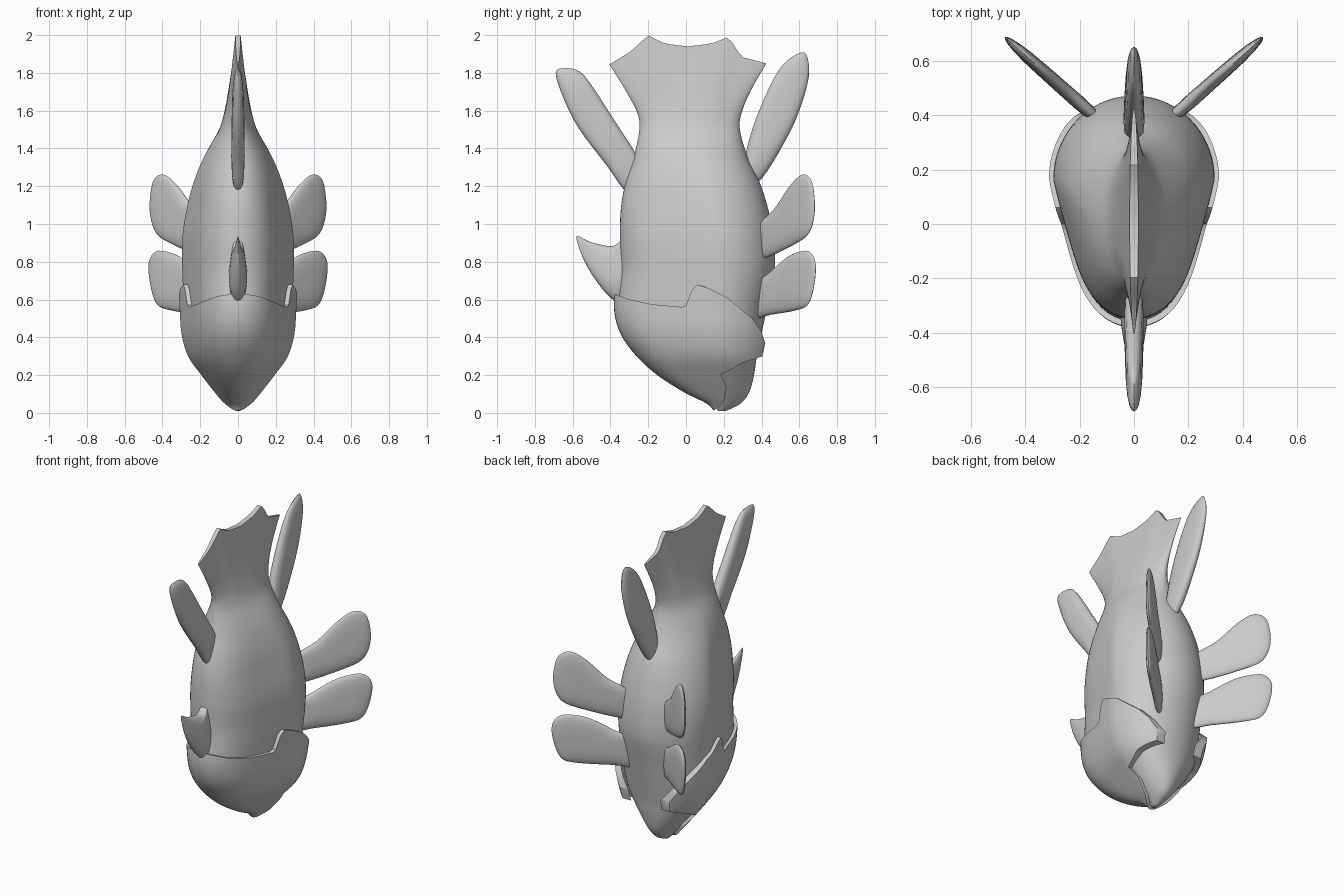
import bpy, bmesh, math
from mathutils import Vector

if "Cube" in bpy.data.objects:
    bpy.data.objects.remove(bpy.data.objects["Cube"])

grey = bpy.data.materials.new("plain_grey")
grey.diffuse_color = (0.6, 0.6, 0.6, 1)
grey.use_nodes = True
grey.node_tree.nodes["Principled BSDF"].inputs["Base Color"].default_value = grey.diffuse_color

# Body sections: height, half width, front y, back y, y of widest point
SECTIONS = [
    (0.01, 0.012, 0.17, 0.21, 0.19), (0.05, 0.05, 0.13, 0.29, 0.20),
    (0.11, 0.10, 0.01, 0.335, 0.20), (0.20, 0.17, -0.13, 0.36, 0.19),
    (0.30, 0.24, -0.24, 0.375, 0.18), (0.42, 0.275, -0.325, 0.40, 0.17),
    (0.56, 0.285, -0.36, 0.43, 0.17), (0.75, 0.295, -0.345, 0.47, 0.17),
    (0.92, 0.295, -0.35, 0.465, 0.16), (1.08, 0.272, -0.345, 0.435, 0.14),
    (1.22, 0.235, -0.32, 0.39, 0.11), (1.36, 0.178, -0.275, 0.325, 0.06),
    (1.50, 0.10, -0.247, 0.285, 0.02), (1.59, 0.068, -0.258, 0.295, 0.02),
    (1.71, 0.042, -0.32, 0.345, 0.015), (1.85, 0.016, -0.405, 0.425, 0.01)]
# Ragged tail edge: position across the tail, height
TAIL = [(-1, 1.845), (-0.74, 1.91), (-0.62, 1.955), (-0.51, 2.0), (-0.3, 1.955), (0, 1.94),
        (0.3, 1.955), (0.52, 1.99), (0.6, 1.94), (0.68, 1.885), (1, 1.85)]


def spline(pts, t, closed=False):
    """Smooth curve through a list of points."""
    n = len(pts)
    i = min(int(t), n - 1 if closed else n - 2)
    f = t - i
    pick = (lambda k: pts[k % n]) if closed else (lambda k: pts[max(0, min(n - 1, k))])
    return [0.5 * (2 * b + (c - a) * f + (2 * a - 5 * b + 4 * c - d) * f * f
                   + (3 * b - a - 3 * c + d) * f ** 3)
            for a, b, c, d in zip(pick(i - 1), pick(i), pick(i + 1), pick(i + 2))]


def tail_height(u):
    for (a, za), (b, zb) in zip(TAIL, TAIL[1:]):
        if u <= b:
            return za + (zb - za) * max(0, u - a) / (b - a)
    return TAIL[-1][1]


def finish(name, bm, angle=40):
    bmesh.ops.recalc_face_normals(bm, faces=bm.faces)
    mesh = bpy.data.meshes.new(name)
    bm.to_mesh(mesh)
    bm.free()
    ob = bpy.data.objects.new(name, mesh)
    bpy.context.collection.objects.link(ob)
    mesh.materials.append(grey)
    smooth(ob, angle)
    return ob


def smooth(ob, angle):
    bpy.ops.object.select_all(action='DESELECT')
    ob.select_set(True)
    bpy.context.view_layer.objects.active = ob
    bpy.ops.object.shade_smooth_by_angle(angle=math.radians(angle))


def loft(name, t0, t1, grow=0.0, back=0.0, front=0.0, seg=72, steps=5):
    """Egg shaped rings stacked along the body."""
    bm = bmesh.new()
    rings = []
    count = int((t1 - t0) * steps)
    for k in range(count + 1):
        z, hw, yf, yb, yc = spline(SECTIONS, t0 + (t1 - t0) * k / count)
        hw, yf, yb = hw + grow, yf - front, yb + back
        ring = []
        for j in range(seg):
            a = 2 * math.pi * j / seg
            s, c = math.sin(a), math.cos(a)
            y = yc + c * (yb - yc if c > 0 else yc - yf)
            x = hw * s
            if c < 0 and z < 1.5:
                x *= 1 - 0.11 * math.sin(-c * math.pi) * min(1, (1.5 - z) / 0.4)
            h = z
            if z > 1.5:
                u = (2 * y - yf - yb) / (yb - yf)
                h = 1.5 + (z - 1.5) / 0.35 * (tail_height(u) - 1.5)
            ring.append(bm.verts.new((x, y, h)))
        rings.append(ring)
    for r, q in zip(rings, rings[1:]):
        for j in range(seg):
            bm.faces.new((r[j], r[(j + 1) % seg], q[(j + 1) % seg], q[j]))
    bm.faces.new(rings[0])
    # Close the top with strips from side to side
    top, half = rings[-1], seg // 2
    for j in range(half):
        quad = [top[j], top[j + 1], top[(seg - j - 1) % seg], top[(seg - j) % seg]]
        bm.faces.new(list(dict.fromkeys(quad)))
    return finish(name, bm)


def boolean(ob, cutter, op):
    mod = ob.modifiers.new(op, 'BOOLEAN')
    mod.operation, mod.object, mod.solver = op, cutter, 'EXACT'
    bpy.context.view_layer.objects.active = ob
    bpy.ops.object.modifier_apply(modifier=mod.name)
    bpy.data.objects.remove(cutter)


def fin(name, outline, thick, tip=1.0, base=(0, 0), side=0):
    """Lens shaped fin from a (y, z) outline; side fins are swung outward."""
    n = len(outline)
    pts = [Vector(spline(outline, i / 4, True)) for i in range(n * 4)]
    mid = sum(pts, Vector((0, 0))) / len(pts)
    base = Vector(base)
    reach = max((p - base).length for p in pts)
    bm = bmesh.new()

    def vert(p, off):
        off *= 1 + (tip - 1) * min(1, (p - base).length / reach)
        if side:
            return bm.verts.new((side * (0.15 + (p.x - 0.40) * 1.13 + off * 0.66), p.x - off * 0.75, p.y))
        return bm.verts.new((off, p.x, p.y))

    levels = (1, 0.97, 0.9, 0.75, 0.5, 0.25)
    rim = [vert(p, 0) for p in pts]
    for sgn in (-1, 1):
        last = rim
        for s in levels[1:]:
            off = sgn * thick * math.sqrt(1 - s ** 4)
            ring = [vert(mid + (p - mid) * s, off) for p in pts]
            for j in range(len(pts)):
                k = (j + 1) % len(pts)
                bm.faces.new((last[j], last[k], ring[k], ring[j]))
            last = ring
        tip_v = vert(mid, sgn * thick)
        for j in range(len(pts)):
            bm.faces.new((last[j], last[(j + 1) % len(pts)], tip_v))
    return finish(name, bm, 60)


# Body with tail
loft("body_and_tail", 0, 15)

# Head shell with gill flaps: thick skin trimmed to a side outline
head = loft("head_shell", 0, 8, grow=0.024, back=0.095, front=0.022)
hollow = loft("head_hollow", 2.5, 8.5, grow=-0.012, back=0.06, front=-0.015)
OUTLINE = [(-0.6, 0.65), (-0.38, 0.63), (-0.3, 0.60), (-0.18, 0.575), (-0.02, 0.56), (0.0, 0.57),
           (0.03, 0.65), (0.06, 0.68), (0.12, 0.66), (0.22, 0.61), (0.35, 0.50), (0.395, 0.44),
           (0.42, 0.37), (0.405, 0.30), (0.30, 0.265), (0.24, 0.23), (0.185, 0.205),
           (0.215, 0.14), (0.20, 0.06), (0.17, 0.03), (0.0, -0.1), (-0.6, -0.1)]
bm = bmesh.new()
face = bm.faces.new([bm.verts.new((-1, y, z)) for y, z in OUTLINE])
ext = bmesh.ops.extrude_face_region(bm, geom=[face])
bmesh.ops.translate(bm, vec=(2, 0, 0), verts=[v for v in ext["geom"] if isinstance(v, bmesh.types.BMVert)])
trim = finish("head_trim", bm)
boolean(head, trim, 'INTERSECT')
boolean(head, hollow, 'DIFFERENCE')
smooth(head, 40)

# Fins on the centre line
fin("upper_dorsal_fin", [(-0.69, 1.80), (-0.64, 1.825), (-0.56, 1.805), (-0.49, 1.72), (-0.38, 1.55),
                         (-0.27, 1.38), (-0.20, 1.24), (-0.30, 1.16), (-0.42, 1.31), (-0.57, 1.51),
                         (-0.65, 1.67)], 0.04, 0.7, (-0.25, 1.2))
fin("anal_fin", [(0.60, 1.905), (0.64, 1.89), (0.65, 1.78), (0.60, 1.60), (0.52, 1.43), (0.40, 1.24),
                 (0.28, 1.16), (0.30, 1.30), (0.35, 1.50), (0.43, 1.70), (0.51, 1.84)], 0.045, 0.5, (0.3, 1.2))
fin("front_spine_fin", [(-0.58, 0.935), (-0.52, 0.91), (-0.45, 0.89), (-0.38, 0.885), (-0.30, 0.93),
                        (-0.27, 0.75), (-0.32, 0.58), (-0.40, 0.61), (-0.49, 0.72), (-0.55, 0.83)],
    0.06, 0.05, (-0.3, 0.7))

# Paired side fins
UPPER = [(0.61, 1.26), (0.655, 1.245), (0.675, 1.18), (0.68, 1.06), (0.65, 0.95), (0.57, 0.89),
         (0.42, 0.82), (0.37, 0.83), (0.37, 0.97), (0.47, 1.08), (0.55, 1.20)]
LOWER = [(0.59, 0.85), (0.65, 0.855), (0.685, 0.80), (0.68, 0.69), (0.65, 0.58), (0.59, 0.545),
         (0.45, 0.52), (0.36, 0.51), (0.36, 0.67), (0.44, 0.74), (0.53, 0.82)]
for s, word in ((1, "right"), (-1, "left")):
    fin("upper_side_fin_" + word, UPPER, 0.028, 0.7, (0.4, 0.9), s)
    fin("lower_side_fin_" + word, LOWER, 0.028, 0.7, (0.4, 0.6), s)
